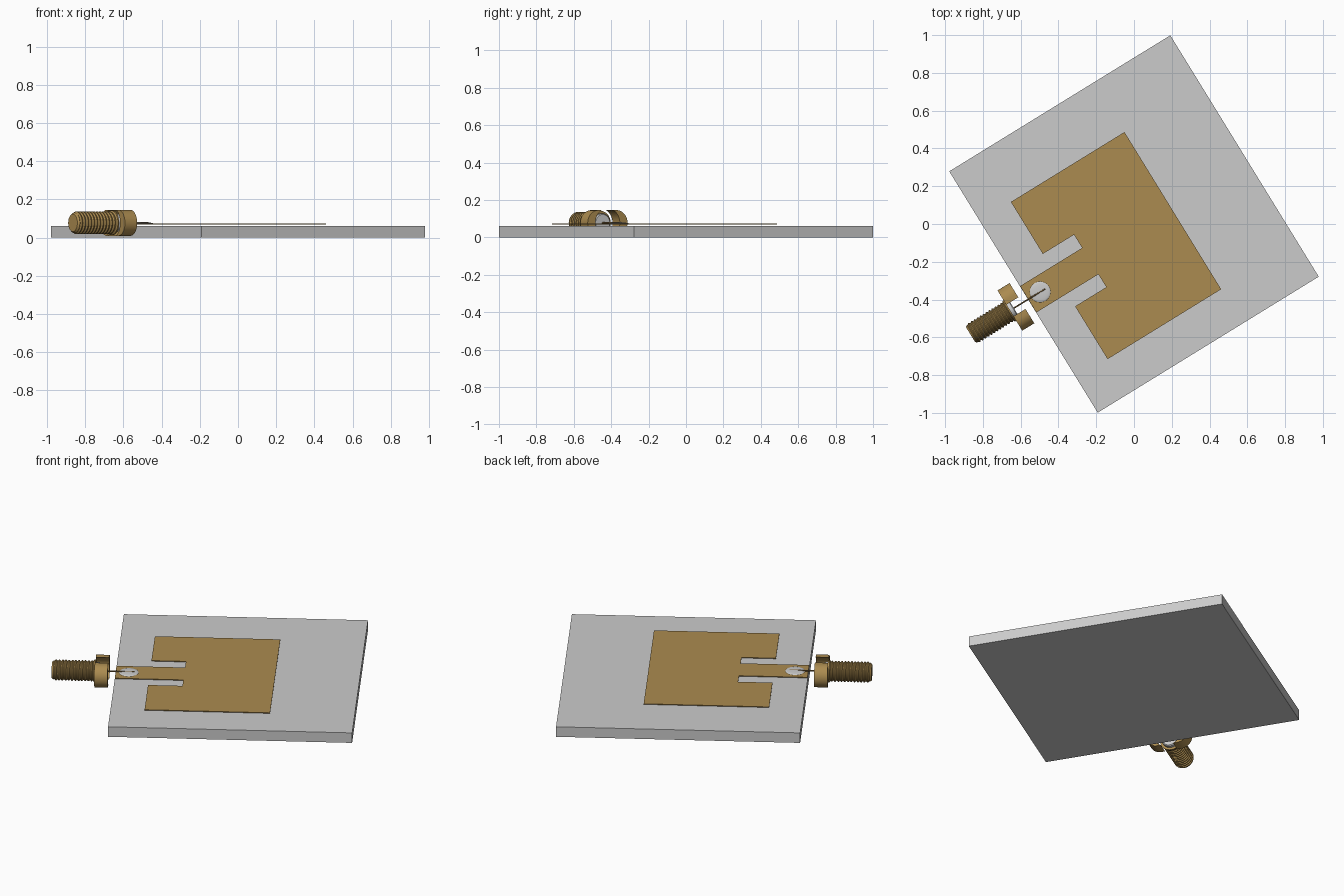
import bpy, bmesh, math
from mathutils import Matrix

if "Cube" in bpy.data.objects:
    bpy.data.objects.remove(bpy.data.objects["Cube"])

TURN = Matrix.Rotation(math.radians(31.6), 4, 'Z')
AXIS_Y, AXIS_Z = -0.046, 0.0775      # centre line of the connector


def material(name, rgb):
    m = bpy.data.materials.new(name)
    m.diffuse_color = (*rgb, 1)
    m.use_nodes = True
    m.node_tree.nodes["Principled BSDF"].inputs["Base Color"].default_value = m.diffuse_color
    return m


brass = material("brass", (0.41, 0.26, 0.08))
dark_brass = material("dark_brass", (0.2, 0.12, 0.04))


def finish(name, bm, mat=None, smooth=None):
    """Turn the bmesh into an object in the turned board frame."""
    bmesh.ops.recalc_face_normals(bm, faces=bm.faces)
    bm.transform(TURN)
    me = bpy.data.meshes.new(name)
    bm.to_mesh(me)
    bm.free()
    ob = bpy.data.objects.new(name, me)
    bpy.context.collection.objects.link(ob)
    if mat:
        me.materials.append(mat)
    if smooth:
        bpy.context.view_layer.objects.active = ob
        ob.select_set(True)
        bpy.ops.object.shade_smooth_by_angle(angle=math.radians(smooth))
        ob.select_set(False)


def prism(bm, points, offset):
    """Extrude a closed 3D outline."""
    face = bm.faces.new([bm.verts.new(p) for p in points])
    new = bmesh.ops.extrude_face_region(bm, geom=[face])["geom"]
    bmesh.ops.translate(bm, vec=offset, verts=[g for g in new if isinstance(g, bmesh.types.BMVert)])


def lathe(name, profile, mat=None, smooth=30, sides=40):
    """Revolve (x, radius) pairs about the connector axis, with closed ends."""
    bm = bmesh.new()
    rings = []
    for x, r in profile:
        rings.append([bm.verts.new((x, AXIS_Y + r * math.cos(t), AXIS_Z + r * math.sin(t)))
                      for t in (2 * math.pi * i / sides for i in range(sides))])
    for a, b in zip(rings, rings[1:]):
        for i in range(sides):
            j = (i + 1) % sides
            bm.faces.new((a[i], a[j], b[j], b[i]))
    bm.faces.new(rings[0])
    bm.faces.new(rings[-1])
    finish(name, bm, mat, smooth)


# Substrate board
bm = bmesh.new()
prism(bm, [(-0.687, -0.75, 0), (0.687, -0.75, 0), (0.687, 0.75, 0), (-0.687, 0.75, 0)], (0, 0, 0.062))
finish("board", bm)

# Patch with inset feed strip
outline = [(0.212, 0.441), (-0.494, 0.441), (-0.494, 0.118), (-0.30, 0.118), (-0.30, 0.036),
           (-0.686, 0.036), (-0.686, -0.128), (-0.30, -0.128), (-0.30, -0.208),
           (-0.494, -0.208), (-0.494, -0.536), (0.212, -0.536)]
bm = bmesh.new()
prism(bm, [(x, y, 0.070) for x, y in outline], (0, 0, 0.004))
finish("antenna_patch", bm, brass)

# Flattened solder dome
bm = bmesh.new()
bmesh.ops.create_uvsphere(bm, u_segments=32, v_segments=12, radius=1)
bm.transform(Matrix.Translation((-0.612, AXIS_Y, 0.074)) @ Matrix.Diagonal((0.055, 0.055, 0.006, 1)))
finish("solder_joint", bm, smooth=60)

# Centre pin and insulator
lathe("centre_pin", [(-0.79, 0.004), (-0.58, 0.004)], dark_brass, sides=12)
lathe("insulator", [(-0.83, 0.05), (-0.78, 0.05), (-0.775, 0.045)])

# Threaded barrel
profile = [(-1.044, 0.046), (-1.034, 0.054)]
turns, start, end = 12, -1.03, -0.81
pitch = (end - start) / turns
for i in range(turns):
    x = start + i * pitch
    profile += [(x, 0.052), (x + 0.35 * pitch, 0.059), (x + 0.6 * pitch, 0.059), (x + 0.95 * pitch, 0.052)]
profile += [(-0.80, 0.052)]
lathe("threaded_barrel", profile, brass)

# Flange: two rounded lobes left by a round bore through a slotted oval
HALF, R, BORE = 0.125, 0.068, 0.077
gap = math.sqrt(BORE ** 2 - R ** 2)
bore_angle = math.atan2(R, gap)
bm = bmesh.new()
for side in (1, -1):
    pts = [(HALF - R + R * math.cos(t), R * math.sin(t))
           for t in (-math.pi / 2 + math.pi * i / 24 for i in range(25))]
    pts += [(BORE * math.cos(t), BORE * math.sin(t))
            for t in (bore_angle * (1 - 2 * i / 16) for i in range(17))]
    prism(bm, [(-0.80, AXIS_Y + side * y, AXIS_Z + z) for y, z in pts], (0.075, 0, 0))
finish("flange_lobes", bm, brass, 30)

# Thin back plate joining the lobes to the barrel
lathe("flange_collar", [(-0.812, 0.056), (-0.806, 0.064), (-0.798, 0.064)], brass)
